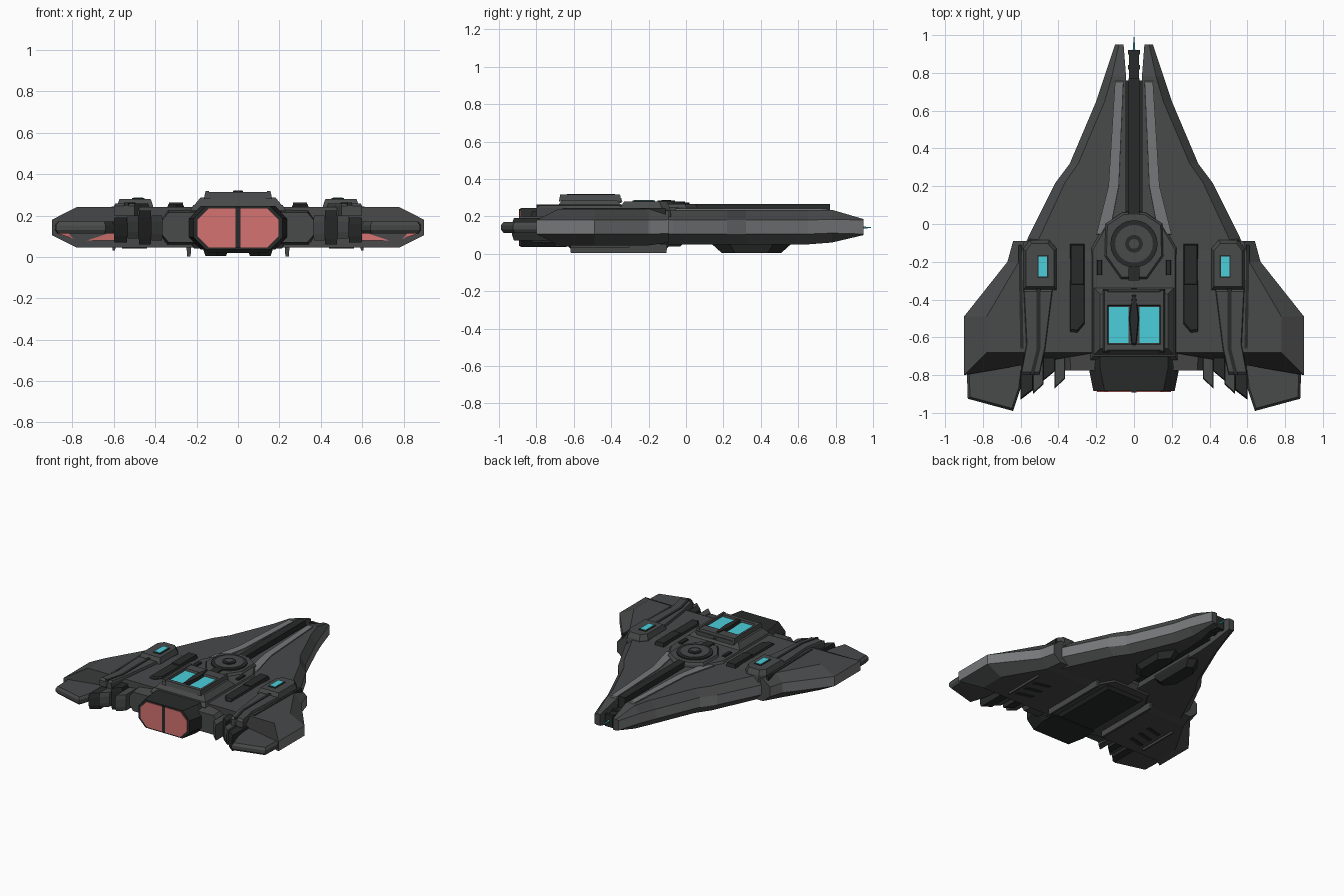
import bpy, bmesh, math

if "Cube" in bpy.data.objects:
    bpy.data.objects.remove(bpy.data.objects["Cube"])


def material(name, r, g, b):
    m = bpy.data.materials.new(name)
    m.diffuse_color = (r, g, b, 1)
    m.use_nodes = True
    m.node_tree.nodes["Principled BSDF"].inputs["Base Color"].default_value = m.diffuse_color
    return m


HULL = material("hull_grey", .065, .067, .068)
DARK = material("dark_grey", .022, .023, .023)
TRIM = material("trim_grey", .18, .185, .19)
CYAN = material("cyan_glow", .07, .62, .70)
PINK = material("engine_glow", .66, .17, .16)


def loft(name, rings, mat=HULL, mirror=False, trim=()):
    """Skin matching rings of 3D points; trim lists ring edges in the light grey."""
    bm = bmesh.new()
    rows = [[bm.verts.new(p) for p in ring] for ring in rings]
    n = len(rows[0])
    for a, b in zip(rows, rows[1:]):
        for k in range(n):
            j = (k + 1) % n
            f = bm.faces.new((a[k], a[j], b[j], b[k]))
            f.material_index = 1 if k in trim else 0
    bm.faces.new(rows[0])
    bm.faces.new(rows[-1])
    bmesh.ops.recalc_face_normals(bm, faces=bm.faces)
    me = bpy.data.meshes.new(name)
    bm.to_mesh(me)
    bm.free()
    me.materials.append(mat)
    me.materials.append(TRIM)
    ob = bpy.data.objects.new(name, me)
    bpy.context.collection.objects.link(ob)
    if mirror:
        md = ob.modifiers.new("mirror", 'MIRROR')
        md.use_mirror_merge = False
    return ob


def prism(name, pts, levels, mat=HULL, mirror=False):
    """Plan outline stacked at (z, scale) levels, scaled about its centre."""
    cx = (min(p[0] for p in pts) + max(p[0] for p in pts)) / 2
    cy = (min(p[1] for p in pts) + max(p[1] for p in pts)) / 2
    return loft(name, [[(cx + (x - cx) * s, cy + (y - cy) * s, z) for x, y in pts]
                       for z, s in levels], mat, mirror)


def box(name, x0, x1, y0, y1, z0, z1, mat=HULL, mirror=False, taper=0.0):
    """Box whose top is inset by taper on every side."""
    t = taper
    return loft(name, [
        [(x0, y0, z0), (x1, y0, z0), (x1, y1, z0), (x0, y1, z0)],
        [(x0 + t, y0 + t, z1), (x1 - t, y0 + t, z1), (x1 - t, y1 - t, z1), (x0 + t, y1 - t, z1)]],
        mat, mirror)


def section(y, xi, xo, zb, zt, c, skew=0.0):
    """Half cross-section with chamfered outer edge."""
    m = (zb + zt) / 2
    h = .037
    return [(xi, y, zb), (xo - c, y, zb), (xo, y - skew, m - h),
            (xo, y - skew, m + h), (xo - c, y, zt), (xi, y, zt)]


def octagon(x, z, cut, y):
    """Chamfered rectangle facing along y, centred at height .14."""
    q = [(x - cut, z), (x, z - cut), (x, cut - z), (x - cut, -z),
         (cut - x, -z), (-x, cut - z), (-x, z - cut), (cut - x, z)]
    return [(a, y, .14 + b) for a, b in q]


# Forked nose hull
loft("nose_hull", [
    section(.95, .055, .10, .10, .185, .02),
    section(.78, .042, .157, .06, .235, .04),
    section(.65, .042, .20, .05, .235, .045),
    section(.32, .042, .34, .05, .235, .045),
    section(.22, .042, .415, .05, .235, .05),
    section(-.07, .042, .56, .05, .235, .06),
    section(-.14, .042, .59, .05, .235, .06)], mirror=True, trim=(2,))
box("slot_floor", -.05, .05, -.12, .76, .09, .19, DARK)

# Light strips beside the slot
strip = [(.055, .76), (.08, .2), (.13, -.06), (.20, -.06), (.135, .2), (.10, .76)]
prism("deck_strip", strip, [(.23, 1), (.243, .98)], TRIM, True)

# Centre gun rail, muzzle and needle
box("gun_rail", -.028, .028, .0, .77, .15, .265, DARK)
box("gun_barrel", -.026, .026, .6, .92, .10, .18, DARK)
for i, y in enumerate((.91, .83)):
    box(f"barrel_band_{i}", -.031, .031, y - .012, y + .012, .095, .187, DARK)
bpy.ops.mesh.primitive_cone_add(vertices=6, radius1=.008, radius2=.002, depth=.07,
                                location=(0, .955, .14), rotation=(-math.pi / 2, 0, 0))
bpy.context.object.name = "needle"
bpy.context.object.data.materials.append(CYAN)

# Wings with slanted rear face
loft("wing", [
    section(-.09, .2, .64, .06, .23, .06),
    section(-.2, .2, .67, .045, .24, .06),
    section(-.49, .2, .90, .045, .24, .12),
    section(-.68, .2, .90, .045, .24, .12, .12)], mirror=True, trim=(2,))

# Rear wing glow and tail plate
glow = [[(.60, y, .08), (.775, y, .08), (.875, y - .10, .115),
         (.875, y - .10, .165), (.775, y, .20), (.60, y, .20)] for y in (-.66, -.692)]
loft("wing_glow", glow, PINK, True)
tail = [(.57, -.62), (.80, -.62), (.885, -.78), (.88, -.925), (.64, -.99), (.60, -.87)]
prism("tail_plate", tail, [(.112, .92), (.13, 1), (.152, 1), (.17, .92)], HULL, True)

# Stepped fins between tail plates and engine
for i, (x0, x1, y, z0, z1) in enumerate([(.365, .42, -.84, .08, .20), (.42, .48, -.80, .06, .225),
                                         (.48, .535, -.87, .09, .20), (.535, .60, -.90, .07, .19)]):
    fin = [(x0, -.6), (x1, -.6), (x1, y - .03), (x0, y + .02)]
    prism(f"rear_fin_{i}", fin, [(z0, .94), (z0 + .03, 1), (z1 - .03, 1), (z1, .94)],
          DARK if i % 2 else HULL, True)
loft("rear_block", [section(-.6, .15, .375, .05, .235, .03),
                    section(-.775, .15, .365, .07, .215, .03)], mirror=True)

# Wing nacelles with cyan lamp
nac = [(.41, -.35), (.41, -.13), (.45, -.085), (.55, -.085), (.585, -.13), (.585, -.35)]
prism("nacelle", nac, [(.2, 1.04), (.245, 1), (.28, .86)], HULL, True)
box("nacelle_lamp_frame", .452, .512, -.285, -.165, .27, .284, DARK, True)
box("nacelle_lamp", .460, .505, -.277, -.173, .27, .287, CYAN, True)
prism("nacelle_tail", [(.43, -.34), (.585, -.34), (.57, -.64), (.60, -.80), (.50, -.80), (.47, -.66)],
      [(.2, 1), (.245, 1), (.258, .93)], HULL, True)
prism("nacelle_groove", [(.495, -.34), (.515, -.34), (.515, -.66), (.55, -.80), (.53, -.80), (.495, -.66)],
      [(.2, 1), (.262, 1)], DARK, True)
prism("wing_edge_groove", [(.595, -.11), (.612, -.11), (.602, -.66), (.585, -.66)],
      [(.2, 1), (.244, 1)], DARK, True)

# Side rods beside the spine
box("rod_cover", .255, .345, -.33, -.10, .2, .262, DARK, True, .012)
prism("rod", [(.262, -.3), (.34, -.3), (.34, -.57), (.30, -.575), (.262, -.53)],
      [(.2, 1), (.245, 1), (.255, .9)], DARK, True)

# Central spine
prism("spine", [(-.23, -.12), (-.16, .0), (.16, .0), (.23, -.12), (.23, -.72), (-.23, -.72)],
      [(.04, .92), (.07, 1), (.225, 1), (.25, .94)])
for i, y in enumerate((-.23, -.47)):
    box(f"spine_clamp_{i}", .165, .20, y - .045, y + .045, .22, .262, DARK, True, .006)

# Turret pad and rings
pad = [(-.06, .06), (.06, .06), (.15, .0), (.155, -.17), (.07, -.29), (-.07, -.29), (-.155, -.17), (-.15, .0)]
prism("turret_pad", pad, [(.2, 1.04), (.25, 1), (.266, .94)])
for name, r, top, m in (("turret_ring", .125, .275, DARK), ("turret_disc", .10, .278, HULL),
                        ("turret_hub", .047, .284, DARK), ("turret_cap", .026, .287, HULL)):
    bpy.ops.mesh.primitive_cylinder_add(vertices=24, radius=r, depth=.06, location=(0, -.105, top - .03))
    bpy.context.object.name = name
    bpy.context.object.data.materials.append(m)
box("turret_stub", -.03, .03, -.30, -.23, .24, .275, DARK)

# Raised window module
box("module_base", -.22, .22, -.70, -.33, .24, .288, HULL, False, .04)
box("module_deck", -.155, .155, -.665, -.345, .27, .298, HULL)
box("window", .03, .135, -.63, -.44, .28, .302, CYAN, True)
box("window_side_rail", .132, .165, -.68, -.345, .28, .318, HULL, True, .008)
box("window_front_bar", -.15, .15, -.44, -.35, .28, .314, HULL, False, .01)
box("window_rear_bar", -.15, .15, -.675, -.63, .28, .314, HULL, False, .008)
prism("window_divider", [(-.012, -.34), (.012, -.34), (.03, -.5), (.012, -.675), (-.012, -.675), (-.03, -.5)],
      [(.28, 1), (.32, .75)], DARK)

# Main engine with split glowing face
loft("engine_housing", [octagon(.24, .105, .06, -.64), octagon(.24, .105, .06, -.76),
                        octagon(.215, .105, .06, -.885)], DARK)
loft("engine_glow_face", [octagon(.195, .095, .055, -.86), octagon(.195, .095, .055, -.89)], PINK)
box("engine_divider", -.012, .012, -.893, -.85, .042, .238, DARK)

# Belly keels, rails and wing slits
prism("front_keel", [(.045, .52), (.10, .55), (.17, .46), (.17, .24), (.10, .15), (.045, .18)],
      [(.07, 1.1), (.05, 1.05), (.005, .8)], DARK, True)
box("belly_plate", -.19, .19, -.66, -.06, .07, .02, DARK, False, .05)
box("belly_rail", .225, .25, -.62, -.1, .07, .003, HULL, True, .004)
box("wing_rail", .59, .61, -.62, -.3, .07, .03, HULL, True, .004)
for i in range(3):
    y = -.36 - .09 * i
    prism(f"wing_slit_{i}", [(.44, y), (.56, y - .03), (.56, y - .06), (.44, y - .03)],
          [(.06, 1), (.04, 1)], DARK, True)
